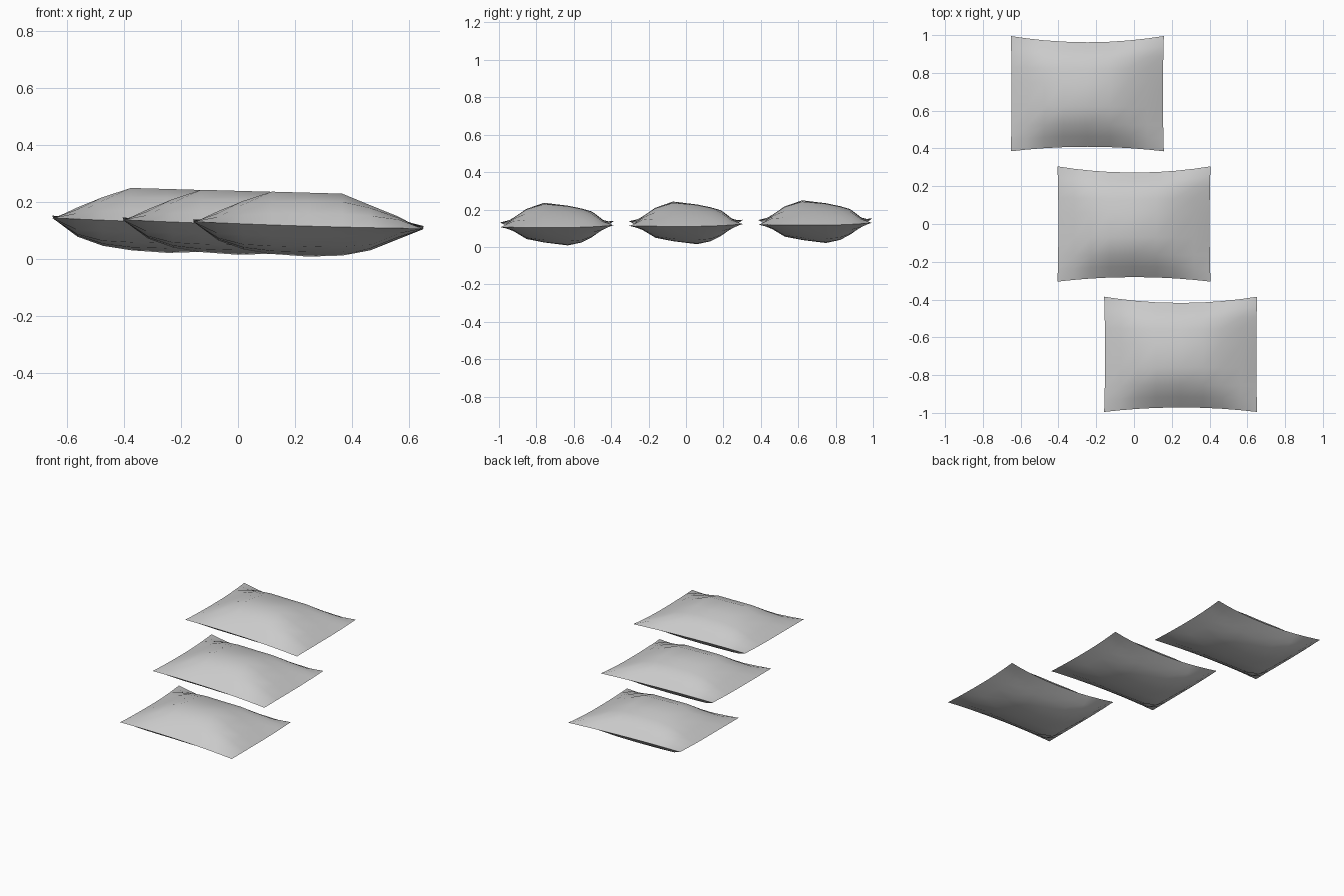
import bpy, bmesh

if "Cube" in bpy.data.objects:
    bpy.data.objects.remove(bpy.data.objects["Cube"])

# Cross-section profiles: (position, height above floor) along x and y
TOP_X = [(-.405, .125), (-.28, .188), (-.13, .236), (.12, .229), (.27, .168), (.405, .115)]
TOP_Y = [(-.305, .115), (-.185, .198), (-.07, .236), (-.02, .236), (.19, .195), (.24, .165), (.305, .115)]
BOT_X = [(-.405, .12), (-.32, .065), (-.23, .033), (-.14, .018), (.07, .003), (.215, .028), (.405, .103)]
BOT_Y = [(-.305, .115), (-.16, .035), (.06, .003), (.125, .015), (.2, .05), (.305, .115)]
XS = [-.405, -.32, -.23, -.13, 0, .12, .22, .32, .405]
YS = [-.305, -.24, -.17, -.07, .06, .14, .2, .25, .305]
MID = .115


def lerp(profile, t):
    for (a, za), (b, zb) in zip(profile, profile[1:]):
        if t <= b:
            return za + (zb - za) * (t - a) / (b - a)
    return profile[-1][1]


def rim_z(x, y):
    return MID - .012 * x / .405 + .012 * (x * y / .1235) ** 2 * (1 if y > 0 else .3)


def surface_z(x, y, px, py, full):
    fx = max(0, (lerp(px, x) - MID) / full)
    fy = max(0, (lerp(py, y) - MID) / full)
    if abs(x) > .4 or abs(y) > .3:
        return rim_z(x, y)
    fill = .5 * min(fx, fy) + .5 * fx * fy
    return MID + full * fill


def outline(x, y):
    # Seams pull inwards between the corners
    u, v = x / .405, y / .305
    pull_y = .033 if y > 0 else .024
    return (x * (1 - .012 * (1 - v * v)),
            y - v * abs(v) * pull_y * (1 - u * u))


# Cushion mesh: top and bottom sheets joined at the seam
bm = bmesh.new()
for px, py, full in ((TOP_X, TOP_Y, .121), (BOT_X, BOT_Y, -.112)):
    grid = [[bm.verts.new((*outline(x, y), surface_z(x, y, px, py, full)))
             for x in XS] for y in YS]
    for r0, r1 in zip(grid, grid[1:]):
        for i in range(len(XS) - 1):
            quad = (r0[i], r0[i + 1], r1[i + 1], r1[i])
            bm.faces.new(quad if full > 0 else quad[::-1])
bmesh.ops.remove_doubles(bm, verts=bm.verts, dist=.0005)
bmesh.ops.recalc_face_normals(bm, faces=bm.faces)
for f in bm.faces:
    f.smooth = True
# Sharp seam around the rim
for e in bm.edges:
    if e.calc_face_angle(0) > .8:
        e.smooth = False
mesh = bpy.data.meshes.new("cushion")
bm.to_mesh(mesh)
bm.free()

# Three staggered cushions
for name, k in (("front_cushion", -1), ("middle_cushion", 0), ("back_cushion", 1)):
    ob = bpy.data.objects.new(name, mesh)
    ob.location = (-.247 * k, .69 * k, .0065 * (k + 1))
    bpy.context.collection.objects.link(ob)
